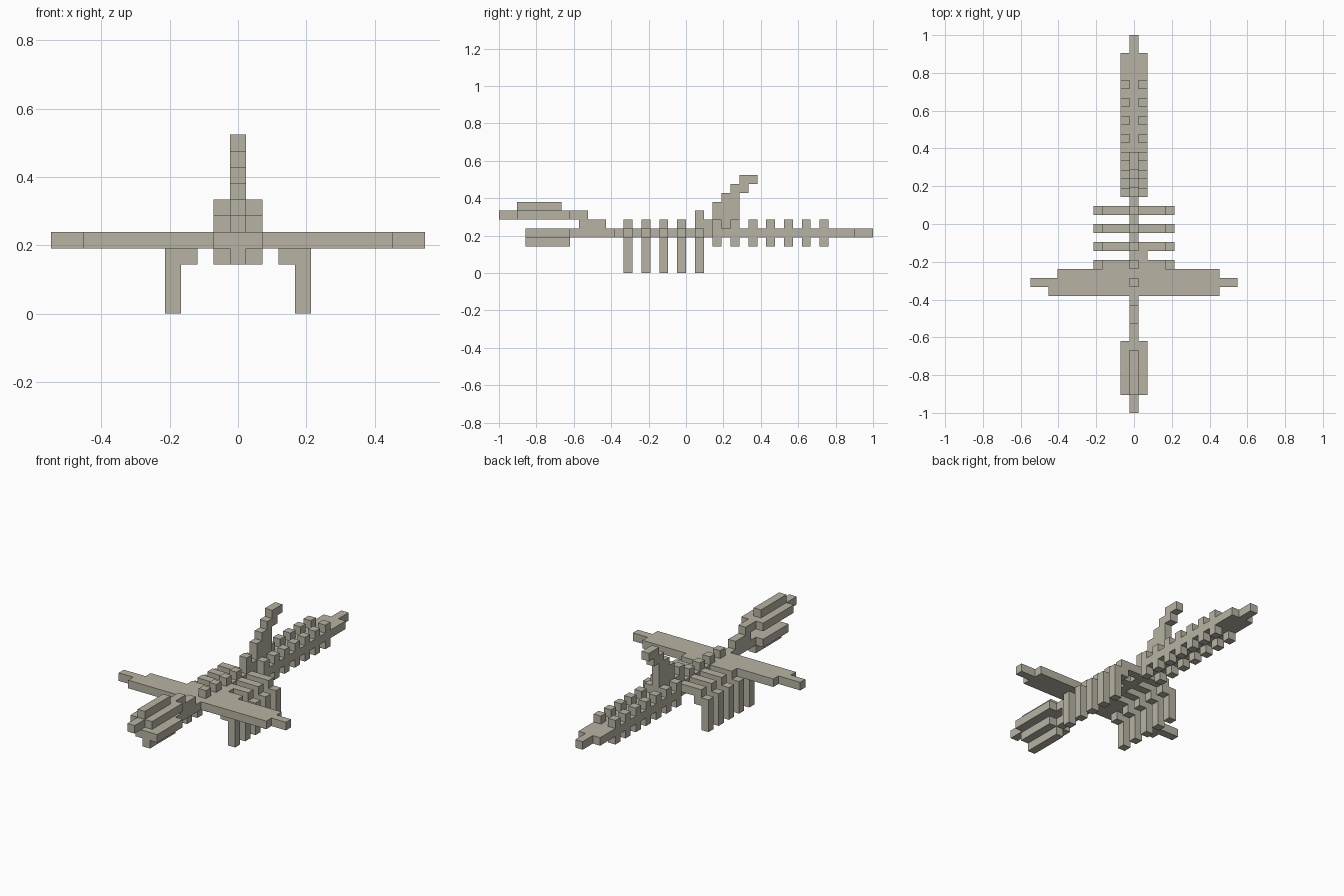
import bpy, bmesh, math
from mathutils import Vector

if "Cube" in bpy.data.objects:
    bpy.data.objects.remove(bpy.data.objects["Cube"], do_unlink=True)

LENGTH = 42                      # model length in blocks
U = 2 / LENGTH                   # size of one block
AXES = [Vector(a) for a in ((1, 0, 0), (0, 1, 0), (0, 0, 1))]

mat = bpy.data.materials.new("bone_grey")
mat.use_nodes = True
colour = (0.48, 0.45, 0.37, 1)
mat.diffuse_color = colour
mat.node_tree.nodes["Principled BSDF"].inputs["Base Color"].default_value = colour

parts = {}                       # part name -> its block cells
filled = set()                   # every block of the model


def block(name, xs, ys, zs):
    """Add an inclusive range of blocks to a part."""
    cells = parts.setdefault(name, [])
    for x in range(xs[0], xs[1] + 1):
        for y in range(ys[0], ys[1] + 1):
            for z in range(zs[0], zs[1] + 1):
                if (x, y, z) not in filled:
                    filled.add((x, y, z))
                    cells.append((x, y, z))


def one(n):
    return (n, n)


MID, WIDE = (0, 0), (-1, 1)

# spine running from jaw to tail tip
block("spine", MID, (8, 41), one(4))
block("spine", (1, 1), one(17), one(4))

# head, snout, crest and neck
block("head", WIDE, (2, 7), one(6))
block("snout", MID, (0, 1), one(6))
block("head_crest", MID, (2, 6), one(7))
block("neck", MID, (8, 9), one(6))
block("neck", MID, (9, 11), one(5))

# lower jaw with keel
block("jaw", WIDE, (3, 7), one(4))
block("jaw_keel", MID, (3, 7), one(3))

# broad flat wing, slightly uneven at the back
block("wing", (-9, 9), one(13), one(4))
block("wing", (-11, 11), one(14), one(4))
block("wing", (-8, 9), one(15), one(4))

# ribs, legs and back spikes
for i, y in enumerate(range(14, 23, 2), 1):
    block(f"rib_{i}", (-3, 3), one(y), one(4))
    block(f"back_spike_{i}", MID, one(y), (5, 6 if y == 22 else 5))
    for label, s in (("left", 1), ("right", -1)):
        leg = f"{label}_leg_{i}"
        block(leg, one(3 * s), one(y), one(3))
        block(leg, one(4 * s), one(y), (0, 3))

# stepped fin rising from the back
for y, low, high in ((23, 5, 5), (24, 5, 7), (25, 5, 8), (26, 5, 9),
                     (27, 9, 10), (28, 10, 10)):
    block("back_fin", MID, one(y), (low, high))

# tail with spikes above and below
block("tail", WIDE, (24, 39), one(4))
for y in range(24, 37, 2):
    for x in (-1, 1):
        for z in (3, 5):
            block("tail_spikes", one(x), one(y), one(z))


def build(name, cells):
    """Make the outer skin of a part, leaving out faces between blocks."""
    bm = bmesh.new()
    for cell in cells:
        for i, axis in enumerate(AXES):
            for s in (1, -1):
                n = axis * s
                if tuple(int(c + d) for c, d in zip(cell, n)) in filled:
                    continue
                a, b = AXES[(i + 1) % 3] * s, AXES[(i + 2) % 3]
                mid = Vector(cell) + Vector((0, 0.5, 0.5)) + n / 2
                corners = [mid + (a * p + b * q) / 2
                           for p, q in ((-1, -1), (1, -1), (1, 1), (-1, 1))]
                bm.faces.new([bm.verts.new(c * U - Vector((0, 1, 0)))
                              for c in corners])
    bmesh.ops.remove_doubles(bm, verts=bm.verts, dist=U / 100)
    bmesh.ops.dissolve_limit(bm, angle_limit=math.radians(1),
                             verts=bm.verts, edges=bm.edges)
    mesh = bpy.data.meshes.new(name)
    bm.to_mesh(mesh)
    bm.free()
    mesh.materials.append(mat)
    bpy.context.collection.objects.link(bpy.data.objects.new(name, mesh))


for name, cells in parts.items():
    if cells:
        build(name, cells)
